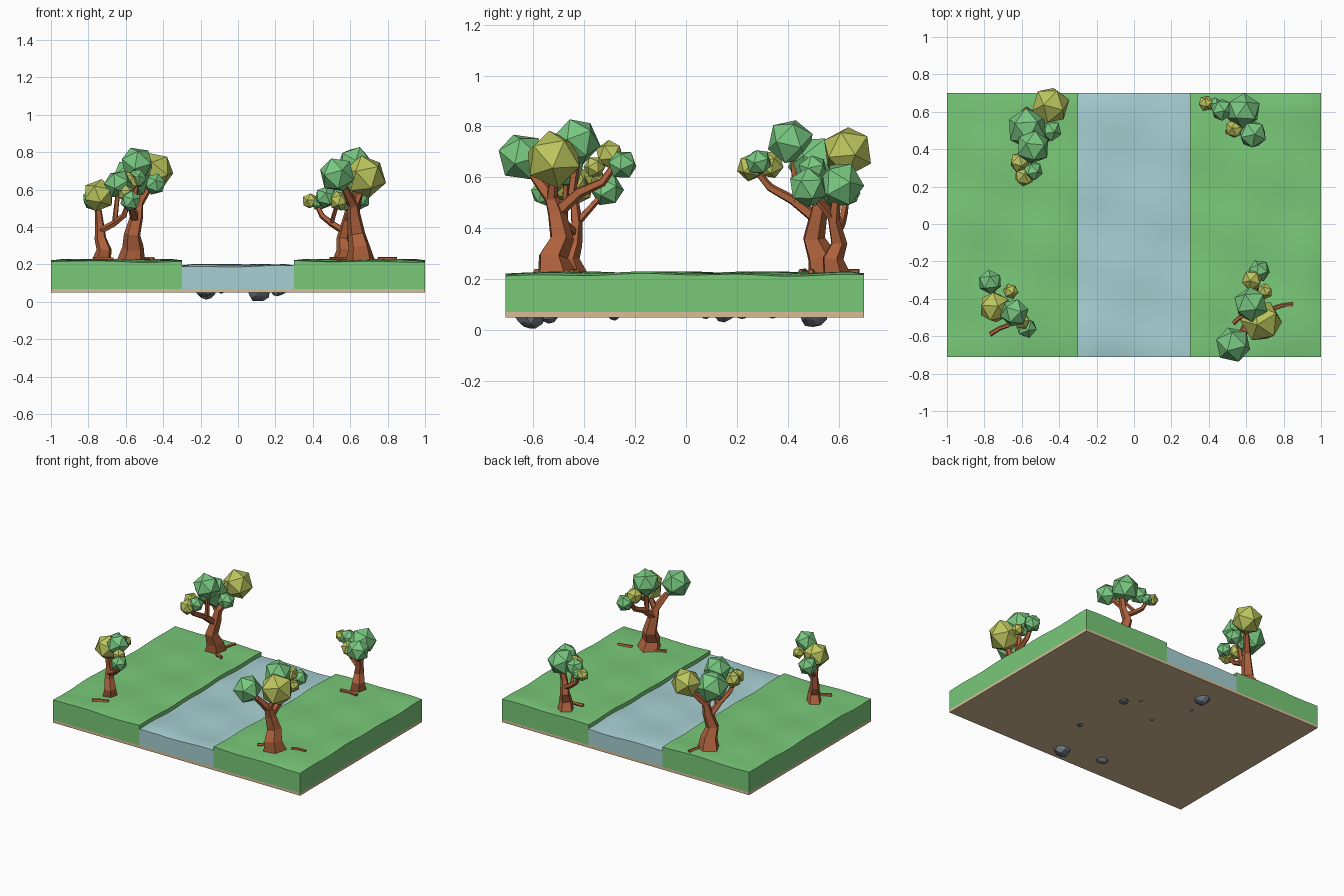
import bpy, bmesh, math, random
from mathutils import Vector, Matrix, Euler

random.seed(4)


def mat(name, c):
    m = bpy.data.materials.new(name)
    m.diffuse_color = (*c, 1)
    return m


GRASS = mat("grass green", (0.19, 0.58, 0.19))
LEAF = mat("leaf green", (0.19, 0.58, 0.22))
LIME = mat("leaf lime", (0.50, 0.56, 0.11))
BARK = mat("bark brown", (0.42, 0.12, 0.045))
WATER = mat("water blue", (0.39, 0.63, 0.65))
SAND = mat("sand", (0.68, 0.52, 0.31))
STONE = mat("stone grey", (0.15, 0.18, 0.21))


def finish(name, bm, *mats, smooth=False):
    bmesh.ops.recalc_face_normals(bm, faces=bm.faces)
    me = bpy.data.meshes.new(name)
    bm.to_mesh(me)
    bm.free()
    for m in mats:
        me.materials.append(m)
    ob = bpy.data.objects.new(name, me)
    bpy.context.collection.objects.link(ob)
    if smooth:
        bpy.context.view_layer.objects.active = ob
        ob.select_set(True)
        bpy.ops.object.shade_smooth_by_angle(angle=math.radians(50))
        ob.select_set(False)
    return ob


Y0, Y1 = -0.71, 0.70


def slab(name, x0, x1, zb, zt, wave, m):
    """Block with a gently rolling top and softened rim."""
    bm = bmesh.new()
    nx, ny = max(6, round((x1 - x0) * 20)), 28
    bmesh.ops.create_grid(bm, x_segments=nx, y_segments=ny, size=0.5)
    for v in bm.verts:
        v.co = ((x0 + x1) / 2 + v.co.x * (x1 - x0), (Y0 + Y1) / 2 + v.co.y * (Y1 - Y0), zb)
    res = bmesh.ops.extrude_face_region(bm, geom=bm.faces[:])
    for v in [g for g in res["geom"] if isinstance(g, bmesh.types.BMVert)]:
        x, y = v.co.x, v.co.y
        rim = min(x - x0, x1 - x, y - Y0, Y1 - y) < 0.004
        h = math.sin(9 * x + 5 * y) * math.sin(11 * y - 4 * x + 1)
        v.co.z = zt + wave * (h - 0.5) - (0.007 if rim and wave else 0)
    return finish(name, bm, m, smooth=True)


# Ground layers
slab("sand_base", -1, 1, 0.05, 0.07, 0, SAND)
slab("left_bank", -1, -0.30, 0.07, 0.227, 0.006, GRASS)
slab("right_bank", 0.30, 1, 0.07, 0.227, 0.006, GRASS)
slab("river", -0.30, 0.30, 0.07, 0.199, 0.007, WATER)

# Stones poking out below the base: x, y, radius, lowest z
for i, (x, y, r, low) in enumerate([
        (0.11, -0.61, 0.06, 0.005), (-0.17, 0.50, 0.06, 0.012), (-0.18, -0.54, 0.045, 0.025),
        (0.21, 0.15, 0.04, 0.03), (0.23, -0.28, 0.03, 0.037), (0.13, 0.22, 0.025, 0.043),
        (-0.09, 0.08, 0.025, 0.043), (-0.21, 0.34, 0.02, 0.045)]):
    bm = bmesh.new()
    bmesh.ops.create_icosphere(bm, subdivisions=2, radius=r)
    for v in bm.verts:
        v.co = v.co * random.uniform(0.85, 1.08)
        v.co.z *= 0.9
    zmin = min(v.co.z for v in bm.verts)
    bmesh.ops.translate(bm, verts=bm.verts, vec=(x, y, low - zmin))
    finish(f"stone_{i + 1}", bm, STONE)


def tube(bm, path, sides=5):
    """Faceted limb through points (x, y, z, radius)."""
    pts = [Vector(p[:3]) for p in path]
    rings = []
    for i, p in enumerate(pts):
        d = pts[min(i + 1, len(pts) - 1)] - pts[max(i - 1, 0)]
        q = Vector((0, 0, 1)).rotation_difference(d)
        rings.append([bm.verts.new(p + q @ Vector((math.cos(a), math.sin(a), 0)) * path[i][3])
                      for a in (math.tau * k / sides + 0.4 for k in range(sides))])
    for a, b in zip(rings, rings[1:]):
        for k in range(sides):
            n = (k + 1) % sides
            bm.faces.new((a[k], a[n], b[n], b[k]))
    bm.faces.new(rings[0])
    bm.faces.new(rings[-1])


def tree(name, limbs, logs, green, lime):
    bm = bmesh.new()
    for path in limbs:
        tube(bm, path)
    finish(name + "_trunk", bm, BARK)
    bm = bmesh.new()
    for x0, y0, x1, y1 in logs:
        mx, my = (x0 + x1) / 2, (y0 + y1) / 2
        tube(bm, [(x0, y0, 0.228, 0.013), (mx, my + 0.006, 0.23, 0.011), (x1, y1, 0.228, 0.012)])
    finish(name + "_fallen_sticks", bm, BARK)
    bm = bmesh.new()
    for mi, group in enumerate((green, lime)):
        for x, y, z, r in group:
            rot = Euler([random.uniform(0, 6) for _ in range(3)]).to_matrix().to_4x4()
            n = len(bm.faces)
            bmesh.ops.create_icosphere(bm, subdivisions=1, radius=r * 1.04,
                                       matrix=Matrix.Translation((x, y, z)) @ rot)
            bm.faces.ensure_lookup_table()
            for f in bm.faces[n:]:
                f.material_index = mi
    finish(name + "_foliage", bm, LEAF, LIME)


# Large trees
tree("front_right_tree",
     [[(.655, -.51, .21, .085), (.65, -.525, .29, .062), (.635, -.49, .36, .05), (.62, -.51, .46, .038),
       (.615, -.53, .52, .03), (.57, -.60, .61, .02)],
      [(.62, -.51, .46, .028), (.64, -.42, .54, .022), (.65, -.33, .58, .018), (.65, -.28, .65, .014)],
      [(.615, -.53, .50, .024), (.66, -.52, .60, .018)],
      [(.63, -.45, .53, .018), (.625, -.43, .68, .016)]],
     [(.75, -.45, .85, -.43), (.53, -.53, .59, -.49)],
     [(.53, -.645, .68, .095), (.625, -.43, .74, .092), (.67, -.25, .65, .058)],
     [(.68, -.52, .67, .112), (.63, -.30, .69, .056), (.70, -.36, .64, .042)])
tree("back_left_tree",
     [[(-.57, .55, .21, .08), (-.56, .53, .29, .06), (-.565, .50, .36, .046), (-.54, .52, .46, .036),
       (-.53, .53, .53, .028), (-.47, .60, .62, .018)],
      [(-.55, .51, .44, .026), (-.57, .42, .51, .02), (-.59, .33, .56, .017), (-.59, .28, .62, .013)],
      [(-.53, .53, .50, .022), (-.57, .51, .61, .017)],
      [(-.56, .44, .50, .018), (-.54, .42, .68, .014)]],
     [(-.53, .54, -.50, .68), (-.50, .47, -.45, .45)],
     [(-.57, .51, .66, .108), (-.54, .41, .74, .09), (-.445, .50, .63, .058), (-.54, .285, .66, .052)],
     [(-.445, .635, .70, .10), (-.61, .33, .65, .055), (-.585, .255, .64, .055)])

# Small trees
tree("front_left_tree",
     [[(-.73, -.44, .21, .055), (-.715, -.46, .28, .042), (-.735, -.44, .34, .033),
       (-.74, -.43, .42, .024), (-.75, -.44, .52, .017)],
      [(-.735, -.44, .38, .02), (-.66, -.48, .42, .018), (-.61, -.52, .46, .016), (-.59, -.54, .52, .012)],
      [(-.74, -.43, .42, .016), (-.76, -.34, .52, .012)],
      [(-.66, -.48, .42, .015), (-.64, -.47, .60, .012)]],
     [(-.77, -.59, -.67, -.54)],
     [(-.77, -.31, .55, .064), (-.64, -.475, .63, .075), (-.575, -.555, .54, .055)],
     [(-.745, -.445, .57, .085), (-.66, -.36, .60, .042), (-.60, -.52, .58, .045)])
tree("back_right_tree",
     [[(.56, .59, .21, .058), (.57, .575, .28, .044), (.56, .60, .34, .034),
       (.58, .58, .43, .025), (.60, .59, .52, .018)],
      [(.565, .59, .38, .02), (.50, .61, .42, .018), (.45, .62, .46, .016), (.42, .63, .52, .012)],
      [(.58, .58, .43, .017), (.63, .50, .53, .013)],
      [(.50, .61, .42, .013), (.53, .53, .52, .011)]],
     [(.49, .49, .62, .49)],
     [(.585, .605, .57, .092), (.635, .48, .56, .076), (.47, .61, .56, .06), (.43, .64, .53, .04)],
     [(.385, .645, .54, .042), (.54, .51, .54, .052)])
